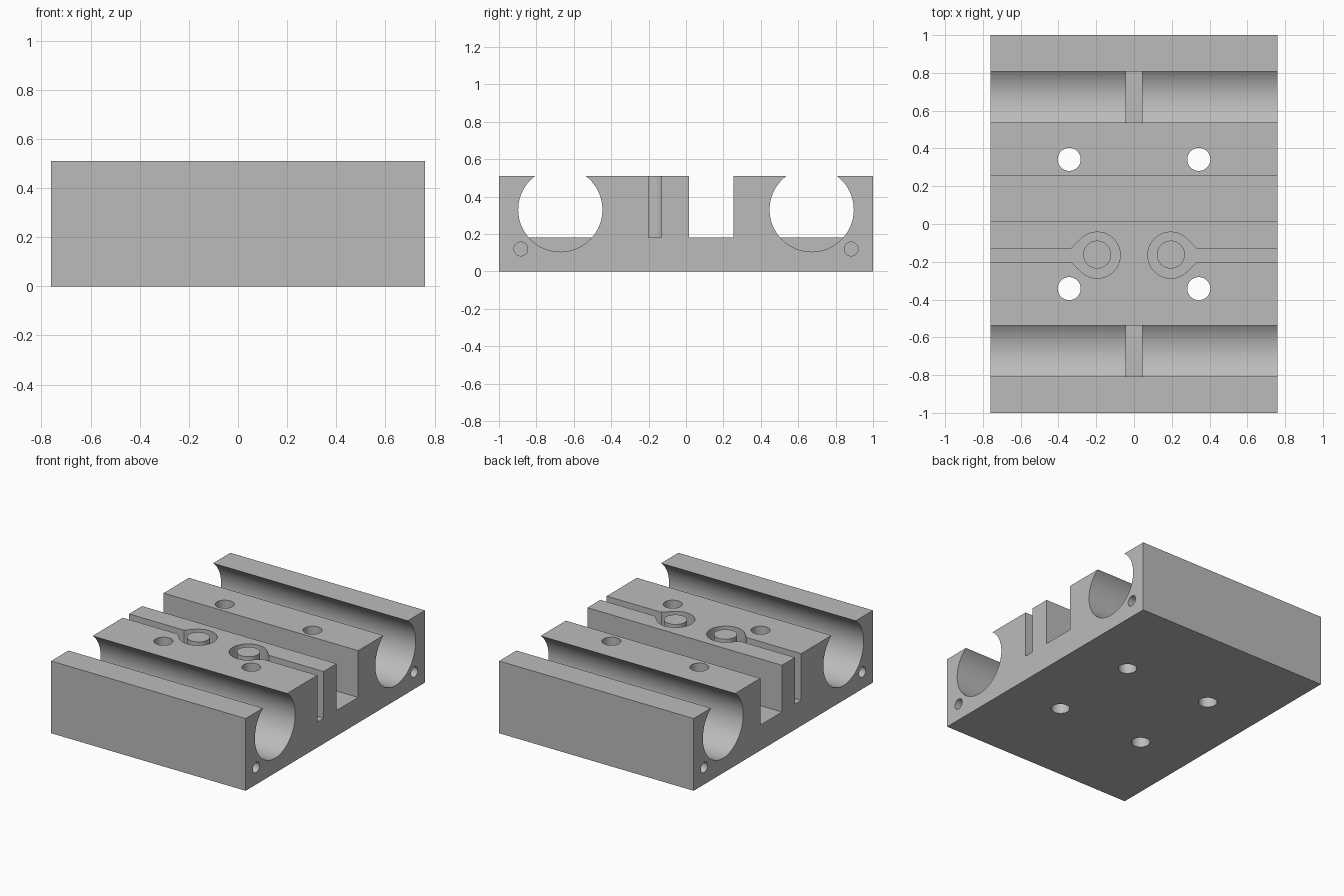
import bpy, bmesh
from math import sin, cos, radians, sqrt
from mathutils import Vector

if "Cube" in bpy.data.objects:
    bpy.data.objects.remove(bpy.data.objects["Cube"])

HALF_X, HALF_Y, TOP, FLOOR = 0.76, 1.0, 0.51, 0.18
BORE_Y, BORE_Z, BORE_R = 0.672, 0.33, 0.225

metal = bpy.data.materials.new("grey_metal")
metal.use_nodes = True
grey = (0.5, 0.5, 0.5, 1)
metal.diffuse_color = grey
metal.node_tree.nodes["Principled BSDF"].inputs["Base Color"].default_value = grey


def arc(cx, cy, r, start=0, end=360, n=64):
    """Points along an arc; a full circle leaves out the repeated end."""
    steps = n if end - start == 360 else n + 1
    angles = [radians(start + (end - start) * i / n) for i in range(steps)]
    return [(cx + r * cos(a), cy + r * sin(a)) for a in angles]


def rect(x0, x1, y0, y1):
    return [(x0, y0), (x1, y0), (x1, y1), (x0, y1)]


def prism(bm, outline, axis, lo, hi):
    """Extrude an outline along x (outline in y, z) or z (outline in x, y)."""
    place = (lambda a, b: (lo, a, b)) if axis == "x" else (lambda a, b: (a, b, lo))
    shift = Vector((hi - lo, 0, 0)) if axis == "x" else Vector((0, 0, hi - lo))
    face = bm.faces.new([bm.verts.new(place(a, b)) for a, b in outline])
    new = bmesh.ops.extrude_face_region(bm, geom=[face])["geom"]
    bmesh.ops.translate(bm, vec=shift, verts=[g for g in new if isinstance(g, bmesh.types.BMVert)])


def finish(name, bm):
    bmesh.ops.recalc_face_normals(bm, faces=bm.faces)
    mesh = bpy.data.meshes.new(name)
    bm.to_mesh(mesh)
    bm.free()
    mesh.materials.append(metal)
    obj = bpy.data.objects.new(name, mesh)
    bpy.context.collection.objects.link(obj)
    return obj


def activate(obj):
    bpy.ops.object.select_all(action="DESELECT")
    obj.select_set(True)
    bpy.context.view_layer.objects.active = obj


# Solid block
bm = bmesh.new()
prism(bm, rect(-HALF_X, HALF_X, -HALF_Y, HALF_Y), "z", 0, TOP)
block = finish("block", bm)

# All cuts gathered in one mesh
cuts = bmesh.new()
PIN_X, PIN_Y, POCKET_R = 0.195, -0.162, 0.122
for s in (-1, 1):
    # Long open bore and vertical through holes
    prism(cuts, arc(s * BORE_Y, BORE_Z, BORE_R, n=96), "x", -1, 1)
    for t in (-1, 1):
        prism(cuts, arc(s * 0.343, t * 0.342, 0.061, n=48), "z", -0.1, 0.7)
        # Blind holes in the end faces
        prism(cuts, arc(t * 0.883, 0.12, 0.037, n=32), "x", s * 0.46, s * 0.9)
    # Round pocket flaring into the narrow slot
    half = 0.035
    neck = PIN_X + POCKET_R * sqrt(2) - half
    pocket = [(1, half), (neck, half)] + arc(PIN_X, 0, POCKET_R, 45, 315) + [(neck, -half), (1, -half)]
    prism(cuts, [(s * x, y + PIN_Y - 0.003) for x, y in pocket], "z", FLOOR, 0.7)
# Wide slot
prism(cuts, rect(0.015, 0.255, FLOOR, 0.7), "x", -1, 1)
cutter = finish("cutter", cuts)
cutter.hide_render = True

mod = block.modifiers.new("cuts", "BOOLEAN")
mod.operation, mod.solver, mod.object = "DIFFERENCE", "EXACT", cutter
activate(block)
bpy.ops.object.modifier_apply(modifier=mod.name)
bpy.data.objects.remove(cutter)
bpy.ops.object.shade_smooth_by_angle(angle=radians(30))

# Flat stop rib in the middle of each bore, and round pins in the pockets
rib_half = sqrt(BORE_R ** 2 - (BORE_Z - FLOOR) ** 2) + 0.001
for s, bore_side, pin_side in ((-1, "front", "right"), (1, "back", "left")):
    bm = bmesh.new()
    prism(bm, rect(s * BORE_Y - rib_half, s * BORE_Y + rib_half, 0.09, FLOOR), "x", -0.045, 0.045)
    finish(bore_side + "_bore_rib", bm)
    bm = bmesh.new()
    prism(bm, arc(s * PIN_X, PIN_Y, 0.074, n=48), "z", FLOOR - 0.02, TOP)
    activate(finish(pin_side + "_pin", bm))
    bpy.ops.object.shade_smooth_by_angle(angle=radians(30))
